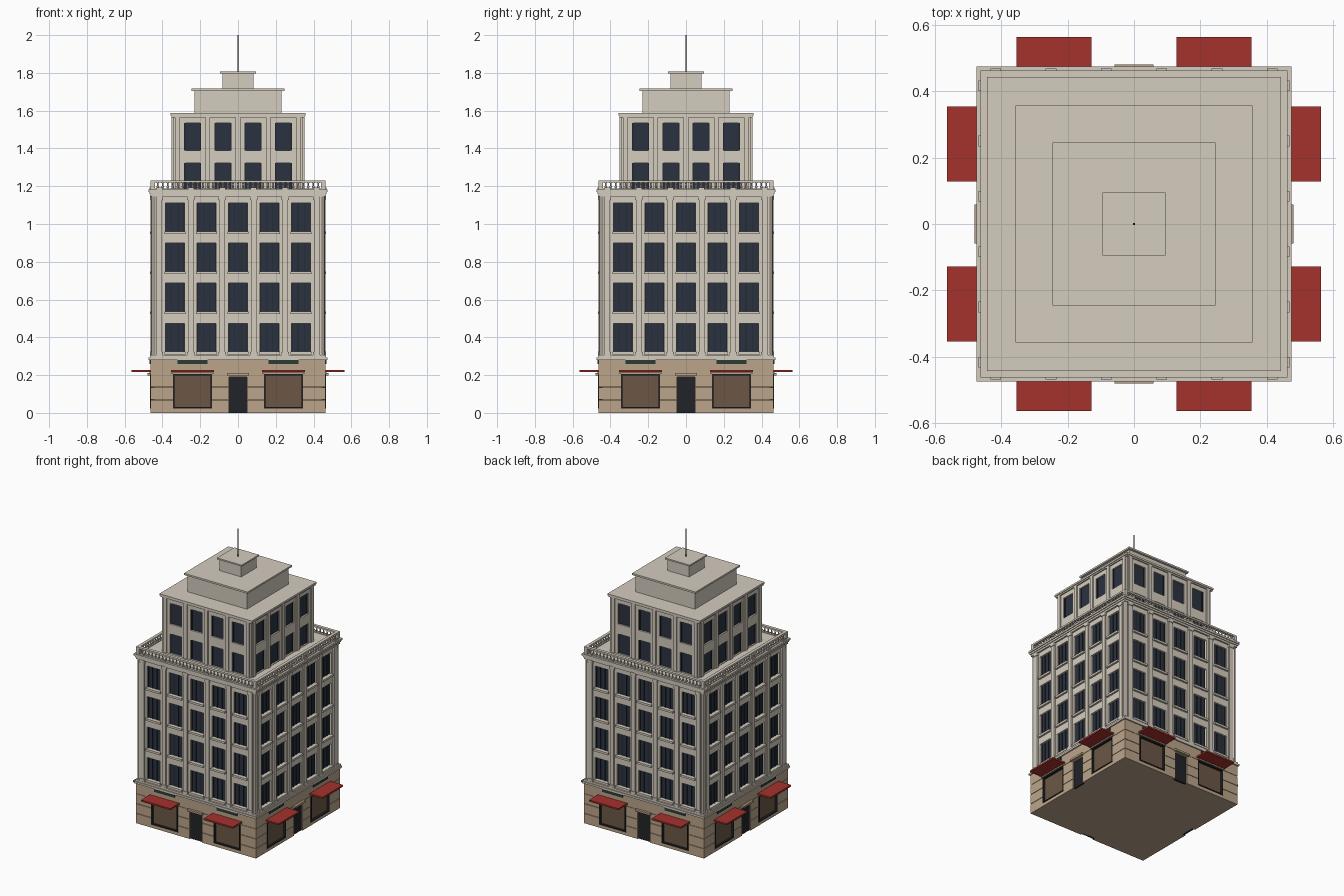
import bpy, bmesh, math
from mathutils import Matrix, Vector

if "Cube" in bpy.data.objects:
    bpy.data.objects.remove(bpy.data.objects["Cube"])

def mat(name, r, g, b):
    m = bpy.data.materials.new(name)
    m.diffuse_color = [(c / 255) ** 2.2 for c in (r, g, b)] + [1]
    m.use_nodes = True
    m.node_tree.nodes["Principled BSDF"].inputs["Base Color"].default_value = m.diffuse_color
    return m

STONE = mat("pale_stone", 212, 203, 189)
TAN = mat("tan_stone", 186, 163, 137)
GLASS = mat("dark_glass", 46, 53, 66)
FRAME = mat("dark_frame", 38, 40, 44)
SHOP = mat("shop_glass", 108, 88, 72)
RED = mat("red_canvas", 163, 53, 48)
SIGN = mat("sign_green", 48, 62, 56)

def add_box(bm, x0, x1, y0, y1, z0, z1):
    size = Matrix.Diagonal((x1 - x0, y1 - y0, z1 - z0, 1))
    at = Matrix.Translation(((x0 + x1) / 2, (y0 + y1) / 2, (z0 + z1) / 2))
    bmesh.ops.create_cube(bm, size=1, matrix=at @ size)

def finish(bm, name, material):
    me = bpy.data.meshes.new(name)
    bm.to_mesh(me)
    bm.free()
    me.materials.append(material)
    ob = bpy.data.objects.new(name, me)
    bpy.context.collection.objects.link(ob)
    return ob

def four_sides(bm):
    """Repeat what was built for the front on the other three sides."""
    src = bm.verts[:] + bm.edges[:] + bm.faces[:]
    for k in (1, 2, 3):
        new = bmesh.ops.duplicate(bm, geom=src)["geom"]
        bmesh.ops.rotate(bm, verts=[v for v in new if isinstance(v, bmesh.types.BMVert)],
                         cent=(0, 0, 0), matrix=Matrix.Rotation(k * math.pi / 2, 3, 'Z'))

def facade(name, material, parts):
    """parts: (x0, x1, inner depth, outer depth, z0, z1), depth measured from the centre."""
    bm = bmesh.new()
    for x0, x1, d0, d1, z0, z1 in parts:
        add_box(bm, x0, x1, -d1, -d0, z0, z1)
    four_sides(bm)
    return finish(bm, name, material)

def slabs(name, material, levels):
    """Stacked square slabs: (half width, z0, z1)."""
    bm = bmesh.new()
    for h, z0, z1 in levels:
        add_box(bm, -h, h, -h, h, z0, z1)
    return finish(bm, name, material)

def wall_parts(centres, rows, w, half, d0, d1, z0, z1):
    """Solid wall pieces around a grid of window openings."""
    out, left = [], -half
    for c in centres + [None]:
        right = half if c is None else c - w / 2
        out.append((left, right, d0, d1, z0, z1))
        if c is not None:
            left, lo = c + w / 2, z0
            for a, b in rows + [(z1, z1)]:
                if a - lo > 0.001:
                    out.append((right, left, d0, d1, lo, a))
                lo = b
    return out

# --- ground floor: coursed stone with shop windows and doors
slabs("ground_floor_core", TAN, [(0.445, 0, 0.28)])
courses = [(0, 0.067), (0.07, 0.135), (0.138, 0.205)]
base = [(a, b, 0.44, 0.464, z0, z1) for z0, z1 in courses
        for a, b in ((-0.464, -0.344), (-0.138, -0.048), (0.048, 0.138), (0.344, 0.464))]
base.append((-0.464, 0.464, 0.44, 0.464, 0.207, 0.28))
base += [(s * 0.241 - 0.103, s * 0.241 + 0.103, 0.44, 0.464, 0, 0.022) for s in (-1, 1)]
base.append((-0.048, 0.048, 0.44, 0.464, 0.19, 0.207))
facade("ground_floor_wall", TAN, base)
shop, frame, awning, sign, lintel = [], [], [], [], [(-0.058, 0.058, 0.46, 0.48, 0.197, 0.21)]
for s in (-0.241, 0.241):
    shop.append((s - 0.103, s + 0.103, 0.44, 0.452, 0.022, 0.207))
    for e in (-0.103, 0.095):
        frame.append((s + e, s + e + 0.008, 0.445, 0.467, 0.022, 0.205))
    frame += [(s - 0.095, s + 0.095, 0.445, 0.467, z, z + 0.008) for z in (0.022, 0.197)]
    lintel.append((s - 0.11, s + 0.11, 0.46, 0.472, 0.206, 0.214))
    awning.append((s - 0.113, s + 0.113, 0.46, 0.563, 0.217, 0.228))
    sign.append((s - 0.079, s + 0.079, 0.46, 0.469, 0.258, 0.282))
facade("shop_window", SHOP, shop)
facade("shop_frame", FRAME, frame)
facade("ground_lintel", TAN, lintel)
facade("awning", RED, awning)
facade("shop_sign", SIGN, sign)
facade("door", FRAME, [(-0.048, 0.048, 0.44, 0.455, 0, 0.19)])
slabs("ground_cornice", STONE, [(0.473, 0.28, 0.293), (0.467, 0.293, 0.306)])

# --- main shaft: five bays by four storeys
cols = [i * 0.167 for i in range(-2, 3)]
rows = [(0.324 + 0.2125 * i, 0.474 + 0.2125 * i) for i in range(4)]
slabs("main_core", STONE, [(0.434, 0.30, 1.15)])
facade("main_wall", STONE, wall_parts(cols, rows, 0.10, 0.437, 0.43, 0.452, 0.30, 1.15))
facade("main_glass", GLASS, [(c - 0.05, c + 0.05, 0.43, 0.438, a, b) for c in cols for a, b in rows])
facade("main_mullion", FRAME, [(c + m - 0.002, c + m + 0.002, 0.437, 0.442, a, b)
                               for c in cols for a, b in rows for m in (-0.048, -0.017, 0.017, 0.048)])
facade("main_sill", STONE, [(c - 0.056, c + 0.056, 0.445, 0.465, a - 0.014, a) for c in cols for a, b in rows])
piers = [(i - 2.5) * 0.1665 for i in range(6)]
pil = []
for p in piers:
    pil += [(p - 0.015, p + 0.015, 0.445, 0.462, 0.30, 1.15),
            (p - 0.019, p + 0.019, 0.445, 0.466, 0.305, 0.322),
            (p - 0.019, p + 0.019, 0.445, 0.466, 1.128, 1.15),
            (p - 0.016, p + 0.016, 0.460, 0.468, 1.18, 1.193)]
facade("main_pilaster", STONE, pil)
bm = bmesh.new()
bmesh.ops.create_cone(bm, cap_ends=True, segments=8, radius1=0.015, radius2=0.015, depth=0.85,
                      matrix=Matrix.Translation((-0.445, -0.445, 0.725)))
four_sides(bm)
finish(bm, "corner_column", STONE)
slabs("main_cornice", STONE, [(0.463, 1.145, 1.158), (0.468, 1.158, 1.17), (0.474, 1.17, 1.183)])

# --- balustrade around the terrace
facade("balustrade_rail", STONE, [(-0.462, 0.441, 0.441, 0.462, 1.219, 1.231),
                                  (-0.460, 0.443, 0.443, 0.460, 1.183, 1.188),
                                  (-0.462, -0.440, 0.440, 0.462, 1.183, 1.22)])
bm = bmesh.new()
profile = [(0.004, 1.187), (0.0065, 1.197), (0.0035, 1.209), (0.006, 1.22)]
for i in range(33):
    x = -0.425 + 0.85 * i / 32
    rings = [[bm.verts.new((x + r * math.cos(k * math.pi / 3), -0.451 + r * math.sin(k * math.pi / 3), z))
              for k in range(6)] for r, z in profile]
    for lo, hi in zip(rings, rings[1:]):
        for k in range(6):
            bm.faces.new((lo[k], lo[(k + 1) % 6], hi[(k + 1) % 6], hi[k]))
four_sides(bm)
finish(bm, "baluster", STONE)

# --- upper tier: four bays by two storeys
cols = [-0.24, -0.08, 0.08, 0.24]
rows = [(1.186, 1.322), (1.39, 1.535)]
slabs("upper_core", STONE, [(0.328, 1.18, 1.572)])
facade("upper_wall", STONE, wall_parts(cols, rows, 0.09, 0.344, 0.325, 0.344, 1.18, 1.572))
facade("upper_glass", GLASS, [(c - 0.045, c + 0.045, 0.325, 0.333, a, b) for c in cols for a, b in rows])
facade("upper_frame", FRAME, [(c + m - 0.003, c + m + 0.003, 0.33, 0.337, a, b)
                              for c in cols for a, b in rows for m in (-0.042, 0.042)])
facade("upper_pilaster", STONE, [(p - 0.013, p + 0.013, 0.34, 0.352, 1.18, 1.572)
                                 for p in (-0.32, -0.16, 0, 0.16, 0.32)])
slabs("upper_cornice", STONE, [(0.352, 1.565, 1.574), (0.357, 1.574, 1.587)])

# --- stepped crown and mast
slabs("crown_block", STONE, [(0.23, 1.58, 1.705), (0.083, 1.71, 1.797)])
slabs("crown_cap", STONE, [(0.245, 1.705, 1.717), (0.095, 1.797, 1.807)])
bm = bmesh.new()
bmesh.ops.create_cone(bm, cap_ends=True, segments=8, radius1=0.004, radius2=0.003, depth=0.2,
                      matrix=Matrix.Translation((0, 0, 1.9)))
finish(bm, "mast", FRAME)
